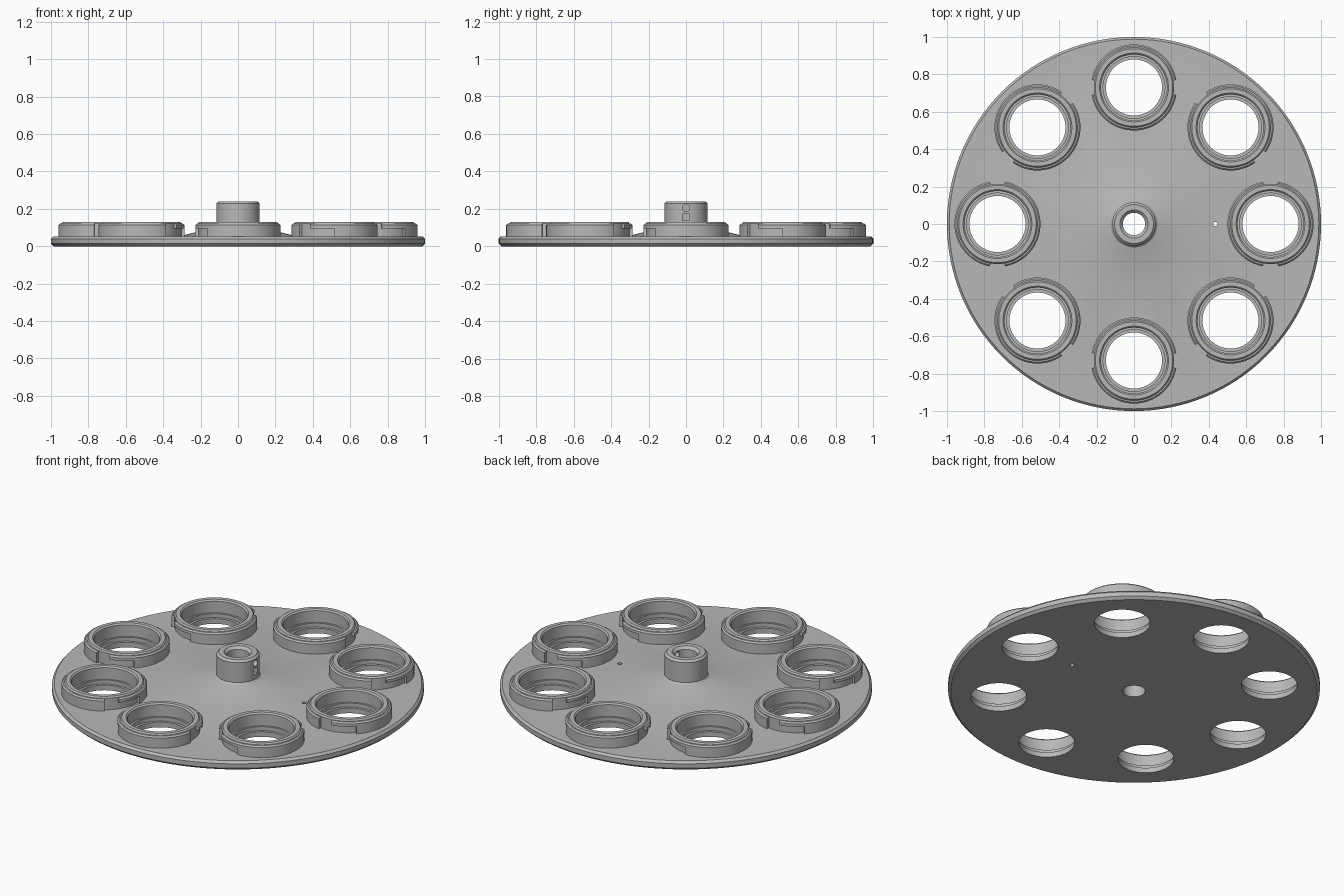
import bpy, bmesh
from math import pi, cos, sin, radians
from mathutils import Matrix, Vector

if "Cube" in bpy.data.objects:
    bpy.data.objects.remove(bpy.data.objects["Cube"], do_unlink=True)

grey = bpy.data.materials.new("plain grey")
grey.use_nodes = True
colour = (0.48, 0.48, 0.48, 1)
grey.diffuse_color = colour
grey.node_tree.nodes["Principled BSDF"].inputs["Base Color"].default_value = colour

COUNT, RADIUS = 8, 0.73      # sockets around the wheel
DISC_TOP = 0.053


def lathe(bm, profile, start=0, end=360, steps=64, matrix=Matrix()):
    """Turn a closed (radius, height) profile about z; partial turns get caps."""
    full = end - start >= 360
    rings = []
    for i in range(steps if full else steps + 1):
        a = radians(start + (end - start) * i / steps)
        rings.append([bm.verts.new(matrix @ Vector((r * cos(a), r * sin(a), z)))
                      for r, z in profile])
    n = len(profile)
    pairs = list(zip(rings, rings[1:])) + ([(rings[-1], rings[0])] if full else [])
    for p, q in pairs:
        for j in range(n):
            k = (j + 1) % n
            bm.faces.new((p[j], q[j], q[k], p[k]))
    if not full:
        bm.faces.new(rings[0])
        bm.faces.new(rings[-1])


def finish(bm, name):
    bmesh.ops.remove_doubles(bm, verts=bm.verts, dist=1e-5)
    bmesh.ops.recalc_face_normals(bm, faces=bm.faces)
    mesh = bpy.data.meshes.new(name)
    bm.to_mesh(mesh)
    bm.free()
    mesh.materials.append(grey)
    ob = bpy.data.objects.new(name, mesh)
    bpy.context.collection.objects.link(ob)
    return ob


def activate(ob):
    bpy.ops.object.select_all(action='DESELECT')
    ob.select_set(True)
    bpy.context.view_layer.objects.active = ob


def smooth(ob):
    activate(ob)
    bpy.ops.object.shade_smooth_by_angle(angle=radians(25))


def socket_matrix(i):
    return Matrix.Rotation(2 * pi * i / COUNT, 4, 'Z') @ Matrix.Translation((RADIUS, 0, 0))


# Wheel disc with conical centre and bored hub
bm = bmesh.new()
lathe(bm, [(0.06, 0), (0.985, 0), (1, 0.014), (1, 0.04), (0.988, DISC_TOP),
           (0.315, DISC_TOP), (0.125, 0.1), (0.116, 0.11), (0.116, 0.228),
           (0.104, 0.24), (0.075, 0.24), (0.06, 0.225)], steps=128)
wheel = finish(bm, "wheel_disc_and_hub")

# Cutters: stepped socket holes, index pin hole, set screw hole and nut pocket
bm = bmesh.new()
for i in range(COUNT):
    lathe(bm, [(0, -0.1), (0.15, -0.1), (0.15, 0.03), (0.165, 0.03),
               (0.165, 0.2), (0, 0.2)], matrix=socket_matrix(i))
bmesh.ops.create_cone(bm, cap_ends=True, segments=20, radius1=0.012, radius2=0.012,
                      depth=0.4, matrix=Matrix.Translation((0.435, 0, 0)))
bmesh.ops.create_cone(bm, cap_ends=True, segments=24, radius1=0.02, radius2=0.02, depth=0.16,
                      matrix=Matrix.Translation((0.12, 0, 0.205)) @ Matrix.Rotation(pi / 2, 4, 'Y'))
bmesh.ops.create_cube(bm, size=1, matrix=Matrix.Translation((0.12, 0, 0.156))
                      @ Matrix.Diagonal((0.16, 0.036, 0.036, 1)))
cutter = finish(bm, "hole_cutter")
cutter.hide_render = True
mod = wheel.modifiers.new("holes", 'BOOLEAN')
mod.operation = 'DIFFERENCE'
mod.solver = 'EXACT'
mod.object = cutter
activate(wheel)
bpy.ops.object.modifier_apply(modifier=mod.name)
bpy.data.objects.remove(cutter, do_unlink=True)
smooth(wheel)

# Sockets: a collar plus a bayonet flange with two entry gaps and channels
BASE = DISC_TOP - 0.005
for i in range(COUNT):
    m = socket_matrix(i)
    bm = bmesh.new()
    lathe(bm, [(0.176, BASE), (0.214, BASE), (0.214, 0.122), (0.207, 0.13),
               (0.184, 0.13), (0.176, 0.122)], matrix=m)
    collar = finish(bm, f"socket_collar_{i + 1}")
    smooth(collar)

    bm = bmesh.new()
    for side in (90, 270):
        lathe(bm, [(0.208, 0.096), (0.23, 0.096), (0.23, 0.113), (0.222, 0.121),
                   (0.208, 0.121)], side + 10, side + 45, 12, m)
        lathe(bm, [(0.208, BASE), (0.23, BASE), (0.23, 0.113), (0.222, 0.121),
                   (0.208, 0.121)], side + 45, side + 170, 30, m)
    flange = finish(bm, f"bayonet_flange_{i + 1}")
    smooth(flange)
